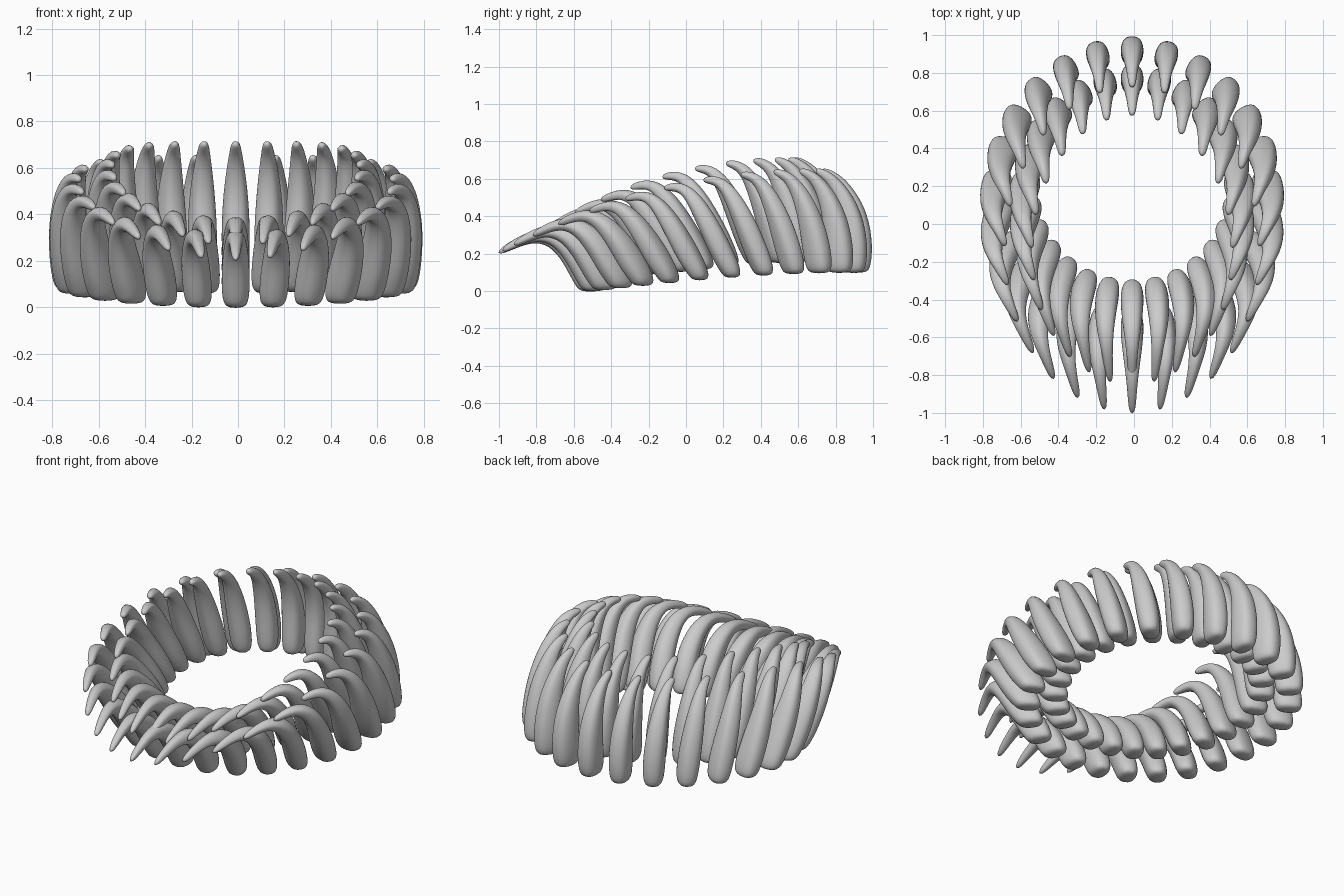
import bpy, bmesh
from math import sin, cos, pi, copysign
from mathutils import Vector

if "Cube" in bpy.data.objects:
    bpy.data.objects.remove(bpy.data.objects["Cube"])

# Spine of a claw, (spread in x, dy, dz) at six stations: front and back of the ring
FRONT = [(0, 0, 0), (.05, -.04, .12), (.12, -.12, .23), (.12, -.23, .30), (.04, -.35, .285), (-.09, -.50, .20)]
BACK = [(0, 0, 0), (.01, .01, .15), (.02, 0, .30), (0, -.045, .42), (-.03, -.11, .51), (-.05, -.19, .55)]
# Extra (dy, dz) for the claws on the sides
SIDE = [(0, 0), (-.04, .0), (-.07, .02), (-.07, .06), (-.05, .085), (-.03, .09)]
# Half width and half depth at each station
SIZE = [(.058, .078), (.062, .080), (.056, .064), (.042, .044), (.026, .028), (.018, .017)]
SIDES = 10


def claw_spine(phi, radius, lift):
    """phi = 0 at the front, pi at the back; all claws sweep towards -y"""
    w = (1 - cos(phi)) / 2
    x0, y0 = radius * sin(phi), .2 - radius * cos(phi)
    z0 = lift + .10 * sin(w * pi / 2)
    side = sin(phi) ** 2
    pts = []
    for f, b, s in zip(FRONT, BACK, SIDE):
        g = f[0] * (1 - w) ** 1.5 + b[0] * w
        dy = f[1] * (1 - w) + b[1] * w + s[0] * side
        dz = f[2] * (1 - w) + b[2] * w + s[1] * side
        pts.append(Vector((x0 * (1 + g) - .01, y0 + dy, z0 + dz)))
    return pts


def make_claw(name, phi, radius, lift):
    pts = claw_spine(phi, radius, lift)
    bm = bmesh.new()
    wide = Vector((cos(phi), sin(phi), 0))
    prev = Vector((0, 0, 1))
    rings = []

    def ring(center, t, wd, a, b):
        deep = t.cross(wd)
        vs = []
        for k in range(SIDES):
            c, s = cos(2 * pi * k / SIDES), sin(2 * pi * k / SIDES)
            u = copysign(abs(c) ** .8, c) * a * 1.05
            v = copysign(abs(s) ** .8, s) * b * 1.05
            vs.append(bm.verts.new(center + wd * u + deep * v))
        rings.append(vs)

    for i, p in enumerate(pts):
        t = (pts[min(i + 1, 5)] - pts[max(i - 1, 0)]).normalized()
        if i == 0:
            t = prev.copy()
        wide = prev.rotation_difference(t) @ wide
        prev = t
        a, b = SIZE[i]
        if i == 0:
            # blunt rounded foot
            ring(p - t * .004, t, wide, a * .6, b * .7)
            ring(p + t * .025, t, wide, a, b)
        else:
            ring(p, t, wide, a, b)
    for r0, r1 in zip(rings, rings[1:]):
        for k in range(SIDES):
            n = (k + 1) % SIDES
            bm.faces.new((r0[k], r0[n], r1[n], r1[k]))
    bm.faces.new(rings[0][::-1])
    bm.faces.new(rings[-1])
    bmesh.ops.recalc_face_normals(bm, faces=bm.faces)
    for f in bm.faces:
        f.smooth = True
    me = bpy.data.meshes.new(name)
    bm.to_mesh(me)
    bm.free()
    ob = bpy.data.objects.new(name, me)
    bpy.context.collection.objects.link(ob)
    sub = ob.modifiers.new("smooth", 'SUBSURF')
    sub.levels = sub.render_levels = 2


# Outer and inner rings of claws, set a little closer together at the front
COUNT = 26
for name, radius, lift in (("outer_claw", .71, 0), ("inner_claw", .56, .06)):
    for i in range(COUNT):
        a = 2 * pi * i / COUNT
        make_claw(f"{name}_{i + 1}", a - .06 * sin(a), radius, lift)
